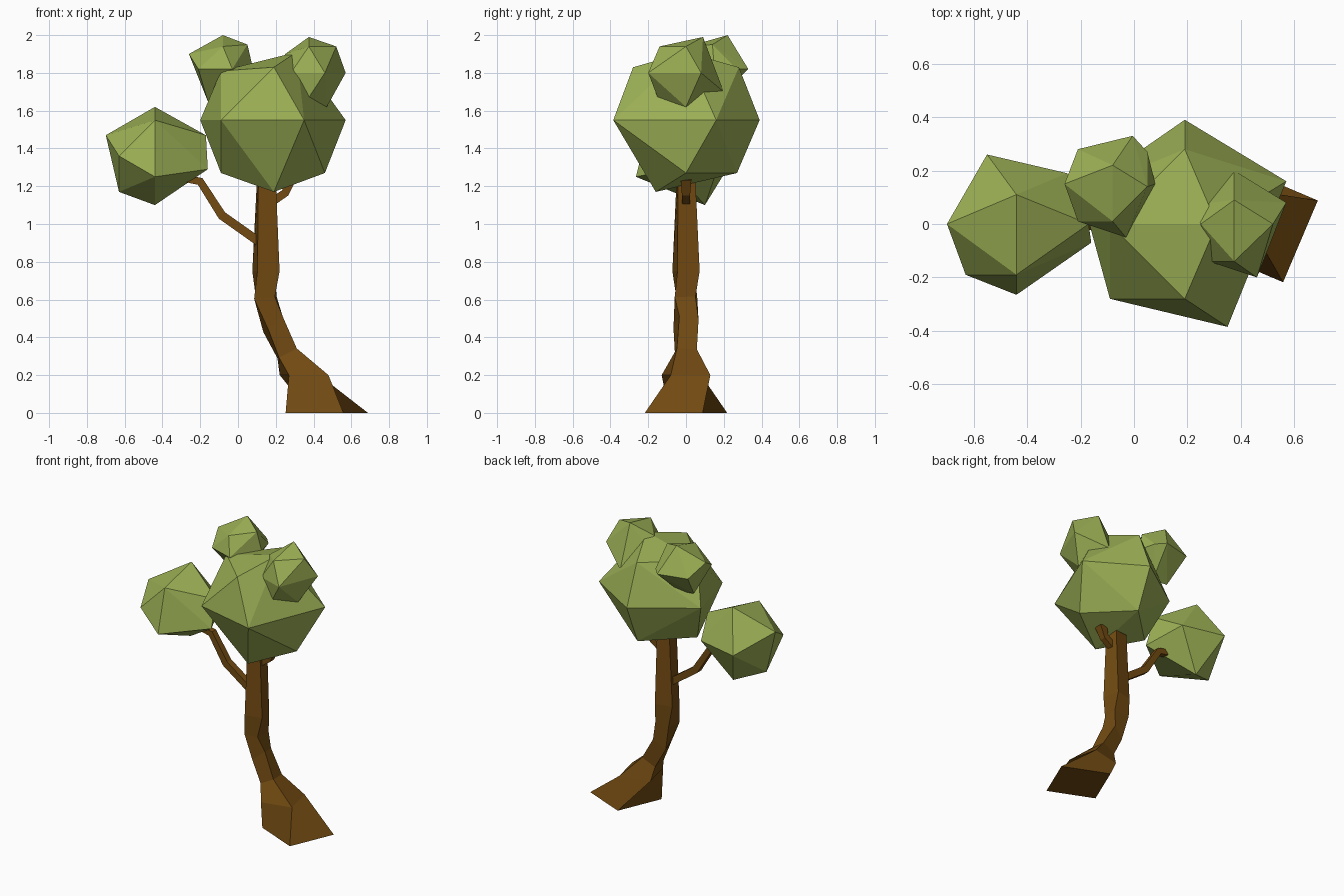
import bpy, bmesh, math


def material(name, color):
    m = bpy.data.materials.new(name)
    m.diffuse_color = color
    return m


bark = material("bark", (0.17, 0.07, 0.006, 1))
leaf = material("leaf", (0.33, 0.43, 0.09, 1))


def finish(name, bm, mat):
    bmesh.ops.recalc_face_normals(bm, faces=bm.faces)
    mesh = bpy.data.meshes.new(name)
    bm.to_mesh(mesh)
    bm.free()
    mesh.materials.append(mat)
    obj = bpy.data.objects.new(name, mesh)
    bpy.context.collection.objects.link(obj)


def limb(name, rings):
    """Four-sided loft; each ring is x, z, radius, twist, lean (degrees)."""
    bm = bmesh.new()
    loops = []
    for x, z, r, twist, lean in rings:
        t = math.radians(lean)
        loop = []
        for i in range(4):
            a = math.radians(twist + 90 * i)
            u, v = r * math.cos(a), r * math.sin(a)
            loop.append(bm.verts.new((x + u * math.cos(t), v, z + u * math.sin(t))))
        loops.append(loop)
    for low, high in zip(loops, loops[1:]):
        for i in range(4):
            j = (i + 1) % 4
            bm.faces.new((low[i], low[j], high[j], high[i]))
    bm.faces.new(loops[0])
    bm.faces.new(loops[-1])
    finish(name, bm, bark)


def foliage(name, corners):
    """Faceted leaf clump: convex hull around a few corners."""
    bm = bmesh.new()
    for c in corners:
        bm.verts.new(c)
    res = bmesh.ops.convex_hull(bm, input=bm.verts)
    spare = [g for g in res["geom_interior"] if isinstance(g, bmesh.types.BMVert)]
    bmesh.ops.delete(bm, geom=spare, context='VERTS')
    finish(name, bm, leaf)


# Trunk with flared, twisted foot
limb("trunk", [
    (0.47, 0.00, 0.235, -158, 0), (0.35, 0.20, 0.152, -122, 0),
    (0.26, 0.315, 0.075, -130, 27), (0.185, 0.47, 0.075, -118, 40),
    (0.145, 0.61, 0.078, -140, 5), (0.148, 0.75, 0.085, -122, 0),
    (0.15, 1.22, 0.066, -130, 0)])

# Branches
limb("left_branch", [
    (0.12, 0.90, 0.033, 45, 53), (-0.085, 1.045, 0.033, 45, 45),
    (-0.20, 1.225, 0.03, 45, 55), (-0.27, 1.24, 0.028, 45, 85)])
limb("right_branch", [
    (0.17, 1.11, 0.03, 45, -60), (0.25, 1.165, 0.03, 45, -45),
    (0.28, 1.24, 0.04, 45, -20)])

# Leaf clumps
foliage("main_foliage", [
    (-0.20, 0.12, 1.55), (-0.09, -0.28, 1.55), (0.35, -0.385, 1.55),
    (0.57, 0.16, 1.55), (0.19, 0.39, 1.55), (0.19, -0.28, 1.83),
    (0.19, 0.28, 1.83), (-0.09, 0, 1.81), (0.31, 0, 1.91),
    (0.19, -0.16, 1.17), (-0.09, 0, 1.27), (0.46, 0, 1.27),
    (0.19, 0.27, 1.27)])
foliage("left_foliage", [
    (-0.44, 0.11, 1.62), (-0.70, 0, 1.47), (-0.63, -0.19, 1.36),
    (-0.44, -0.19, 1.55), (-0.44, -0.265, 1.25), (-0.16, -0.07, 1.29),
    (-0.17, 0, 1.47), (-0.55, 0.26, 1.36), (-0.25, 0.19, 1.36),
    (-0.63, 0, 1.17), (-0.44, 0.10, 1.10)])
foliage("upper_back_foliage", [
    (-0.08, 0.22, 2.0), (-0.26, 0.15, 1.90), (-0.21, 0.28, 1.82),
    (-0.005, 0.33, 1.82), (0.05, 0.14, 1.95), (0.05, 0.27, 1.82),
    (0.08, 0.15, 1.82), (-0.03, -0.05, 1.82), (-0.21, 0.01, 1.82),
    (-0.08, 0.01, 1.94), (-0.16, 0.14, 1.65), (-0.04, 0.14, 1.64)])
foliage("upper_right_foliage", [
    (0.375, 0.09, 1.99), (0.375, -0.14, 1.94), (0.52, 0, 1.94),
    (0.57, 0.08, 1.80), (0.46, -0.20, 1.80), (0.28, -0.14, 1.80),
    (0.375, 0.20, 1.70), (0.21, 0.07, 1.80), (0.25, 0, 1.90),
    (0.47, 0, 1.62), (0.375, -0.15, 1.67)])
